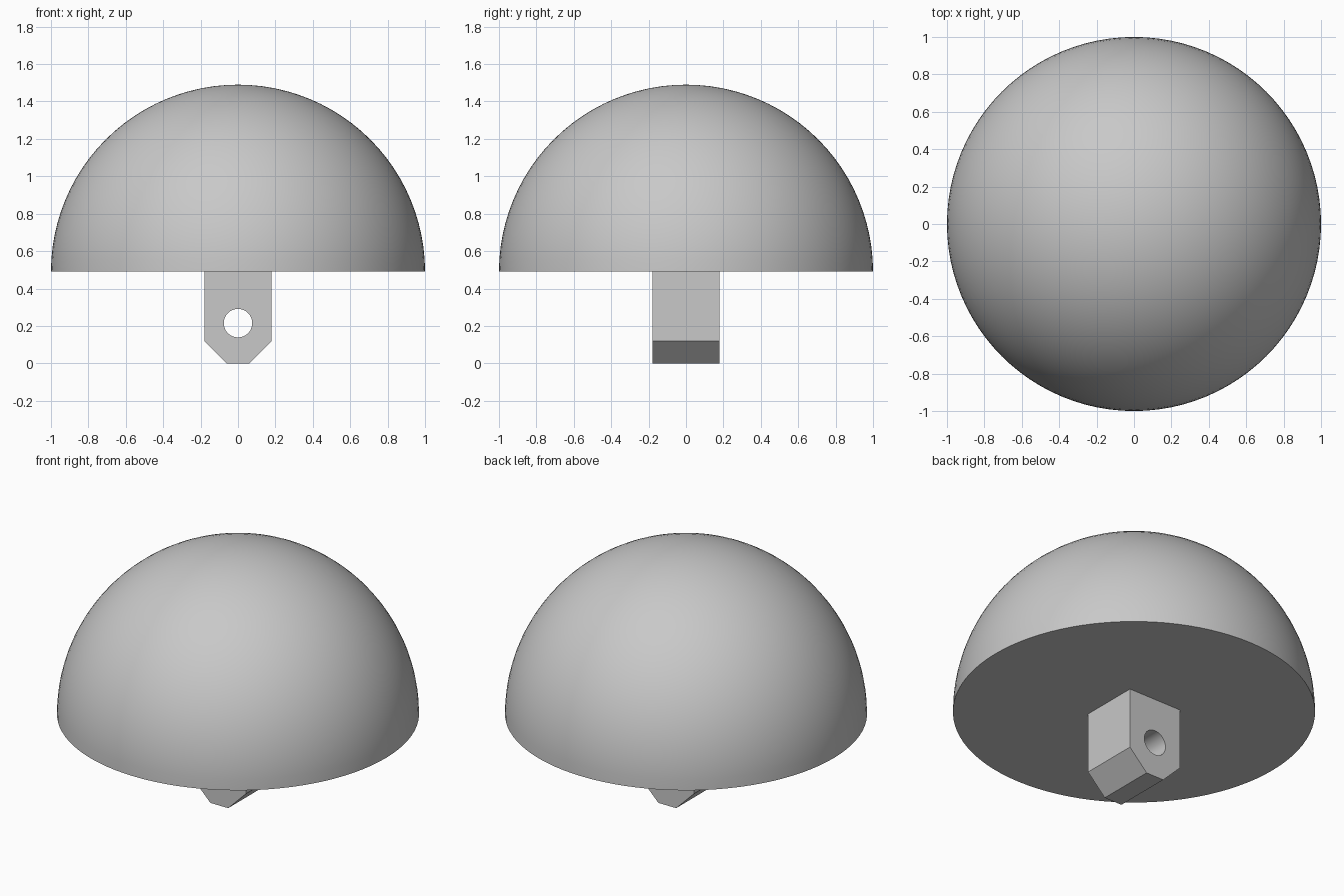
import bpy, bmesh, math

if "Cube" in bpy.data.objects:
    bpy.data.objects.remove(bpy.data.objects["Cube"])

BASE_Z, RADIUS = 0.49, 1.0

grey = bpy.data.materials.new("light grey")
grey.diffuse_color = (0.58, 0.58, 0.58, 1)
grey.use_nodes = True
grey.node_tree.nodes["Principled BSDF"].inputs["Base Color"].default_value = grey.diffuse_color


def make_object(name, bm):
    bmesh.ops.recalc_face_normals(bm, faces=bm.faces)
    mesh = bpy.data.meshes.new(name)
    bm.to_mesh(mesh)
    bm.free()
    mesh.materials.append(grey)
    obj = bpy.data.objects.new(name, mesh)
    bpy.context.collection.objects.link(obj)
    return obj


def smooth(obj):
    bpy.ops.object.select_all(action='DESELECT')
    obj.select_set(True)
    bpy.context.view_layer.objects.active = obj
    bpy.ops.object.shade_smooth_by_angle(angle=math.radians(30))


# Solid hemisphere: sphere cut at its equator and capped flat
bm = bmesh.new()
bmesh.ops.create_uvsphere(bm, u_segments=96, v_segments=48, radius=RADIUS)
cut = bmesh.ops.bisect_plane(bm, geom=bm.verts[:] + bm.edges[:] + bm.faces[:],
                             plane_co=(0, 0, 0), plane_no=(0, 0, 1), clear_inner=True)
rim = [e for e in bm.edges if e.is_boundary]
bmesh.ops.contextual_create(bm, geom=rim)
bmesh.ops.translate(bm, verts=bm.verts, vec=(0, 0, BASE_Z))
smooth(make_object("dome", bm))

# Chamfered mounting lug, extruded front to back
W, TIP, SHOULDER = 0.18, 0.06, 0.12
profile = [(-TIP, 0), (TIP, 0), (W, SHOULDER), (W, BASE_Z), (-W, BASE_Z), (-W, SHOULDER)]
bm = bmesh.new()
face = bm.faces.new([bm.verts.new((x, -W, z)) for x, z in profile])
ext = bmesh.ops.extrude_face_region(bm, geom=[face], use_keep_orig=True)
bmesh.ops.translate(bm, vec=(0, 2 * W, 0),
                    verts=[g for g in ext["geom"] if isinstance(g, bmesh.types.BMVert)])
lug = make_object("mounting_lug", bm)

# Round hole through the lug
bm = bmesh.new()
bmesh.ops.create_cone(bm, cap_ends=True, segments=48, radius1=0.076, radius2=0.076, depth=1)
for v in bm.verts:
    x, y, z = v.co
    v.co = (x, z, y + 0.215)
cutter = make_object("hole_cutter", bm)
cutter.hide_render = True
cutter.hide_viewport = True
mod = lug.modifiers.new("hole", 'BOOLEAN')
mod.operation = 'DIFFERENCE'
mod.solver = 'EXACT'
mod.object = cutter
bpy.context.view_layer.objects.active = lug
bpy.ops.object.modifier_apply(modifier=mod.name)
bpy.data.objects.remove(cutter)
smooth(lug)
